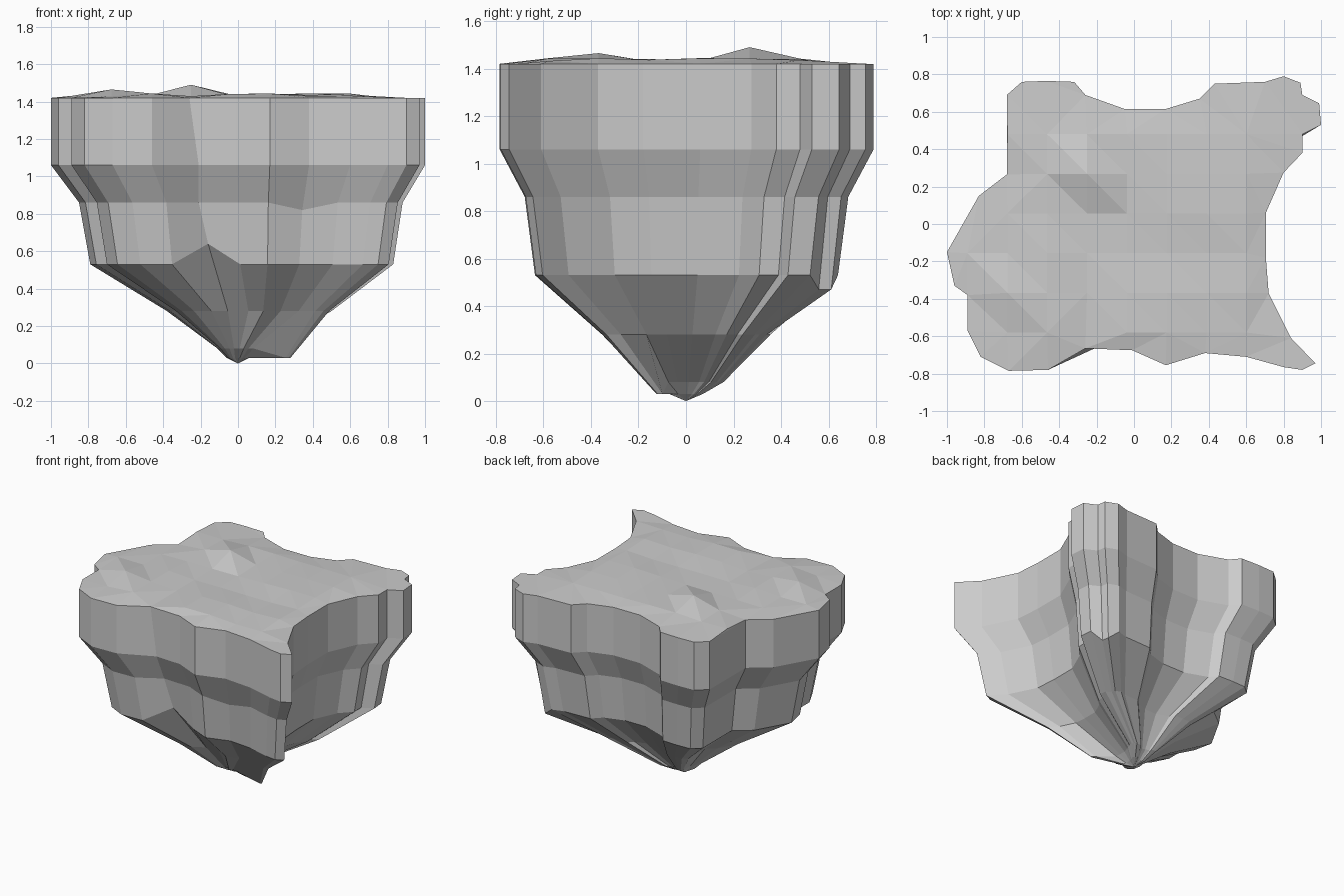
import bpy, bmesh, math, random
from mathutils import Vector
from mathutils.geometry import delaunay_2d_cdt

if "Cube" in bpy.data.objects:
    bpy.data.objects.remove(bpy.data.objects["Cube"])

random.seed(4)

# Plan outline of the floating rock, counter-clockwise
outline = [(-.89, -.38), (-.89, -.57), (-.82, -.71), (-.67, -.785), (-.46, -.78),
           (-.26, -.665), (-.01, -.675), (.17, -.755), (.38, -.69), (.60, -.71),
           (.80, -.765), (.90, -.78), (.97, -.745), (.84, -.61), (.72, -.37),
           (.705, -.18), (.705, .06), (.80, .275), (.90, .38), (.90, .48),
           (1, .53), (.99, .645), (.90, .69), (.89, .755), (.80, .79),
           (.70, .76), (.43, .75), (.35, .67), (.17, .615), (-.05, .615),
           (-.26, .69), (-.32, .76), (-.47, .765), (-.60, .76), (-.68, .69),
           (-.68, .265), (-.83, .15), (-1, -.15), (-.96, -.33)]

# Levels: height, x scale, y scale, x shift
levels = [(1.42, 1, 1, 0), (1.06, 1, 1, 0), (.86, .865, .865, .015),
          (.53, .81, .81, .02), (.28, .44, .45, .06),
          (.08, .12, .2, .01), (.03, .06, .09, 0)]

bm = bmesh.new()
rings = []
for k, (z, sx, sy, dx) in enumerate(levels):
    ring = []
    for x, y in outline:
        p = Vector((x * sx + dx, y * sy, z))
        # Local irregularities of the rock face
        if k == 1 and (x, y) == (-.26, -.665):
            p.x = -.21
        if k == 2 and (x, y) == (.38, -.69):
            p.z = .82
        if k == 3 and (x, y) == (-.26, -.665):
            p = Vector((-.16, y * .81, .64))
        if k == 3 and x > .88 and y > .65:
            p.z = .47
        # Secondary point below the front right corner
        if k == 5 and x > .75 and y < -.6:
            p = Vector((.27 + (x - .9) * .15, -.12 + (y + .75) * .15, .03))
        ring.append(bm.verts.new(p))
    rings.append(ring)

n = len(outline)
for a, b in zip(rings, rings[1:]):
    for i in range(n):
        j = (i + 1) % n
        bm.faces.new((a[j], a[i], b[i], b[j]))
tip = bm.verts.new((0, 0, 0))
for i in range(n):
    bm.faces.new((rings[-1][(i + 1) % n], rings[-1][i], tip))


def inside(x, y):
    hit = False
    for (x1, y1), (x2, y2) in zip(outline, outline[1:] + outline[:1]):
        if (y1 > y) != (y2 > y) and x < (x2 - x1) * (y - y1) / (y2 - y1) + x1:
            hit = not hit
    return hit


def margin(x, y):
    return min((Vector((x, y)) - Vector(p)).length for p in outline)


# Gently uneven top, a coarse grid joined to the rim
pts = [Vector(p) for p in outline]
for i in range(9):
    for j in range(6):
        x, y = -.89 + .213 * i, -.58 + .212 * j
        if inside(x, y) and margin(x, y) > .09:
            pts.append(Vector((x, y)))
co, _, tris, *_ = delaunay_2d_cdt(pts, [], [list(range(n))], 1, 1e-5)
top = []
for i, p in enumerate(co):
    if i < n:
        top.append(rings[0][i])
        continue
    z = 1.432 + random.uniform(-.006, .013)
    if (p - Vector((-.26, .25))).length < .1:
        z = 1.49
    if (p - Vector((-.68, -.38))).length < .1:
        z = 1.465
    top.append(bm.verts.new((p.x, p.y, z)))
cap = [bm.faces.new([top[i] for i in t]) for t in tris]
bmesh.ops.join_triangles(bm, faces=cap, angle_face_threshold=.4, angle_shape_threshold=.7)

bmesh.ops.recalc_face_normals(bm, faces=bm.faces)
mesh = bpy.data.meshes.new("floating_rock")
bm.to_mesh(mesh)
bm.free()
rock = bpy.data.objects.new("floating_rock", mesh)
bpy.context.collection.objects.link(rock)
